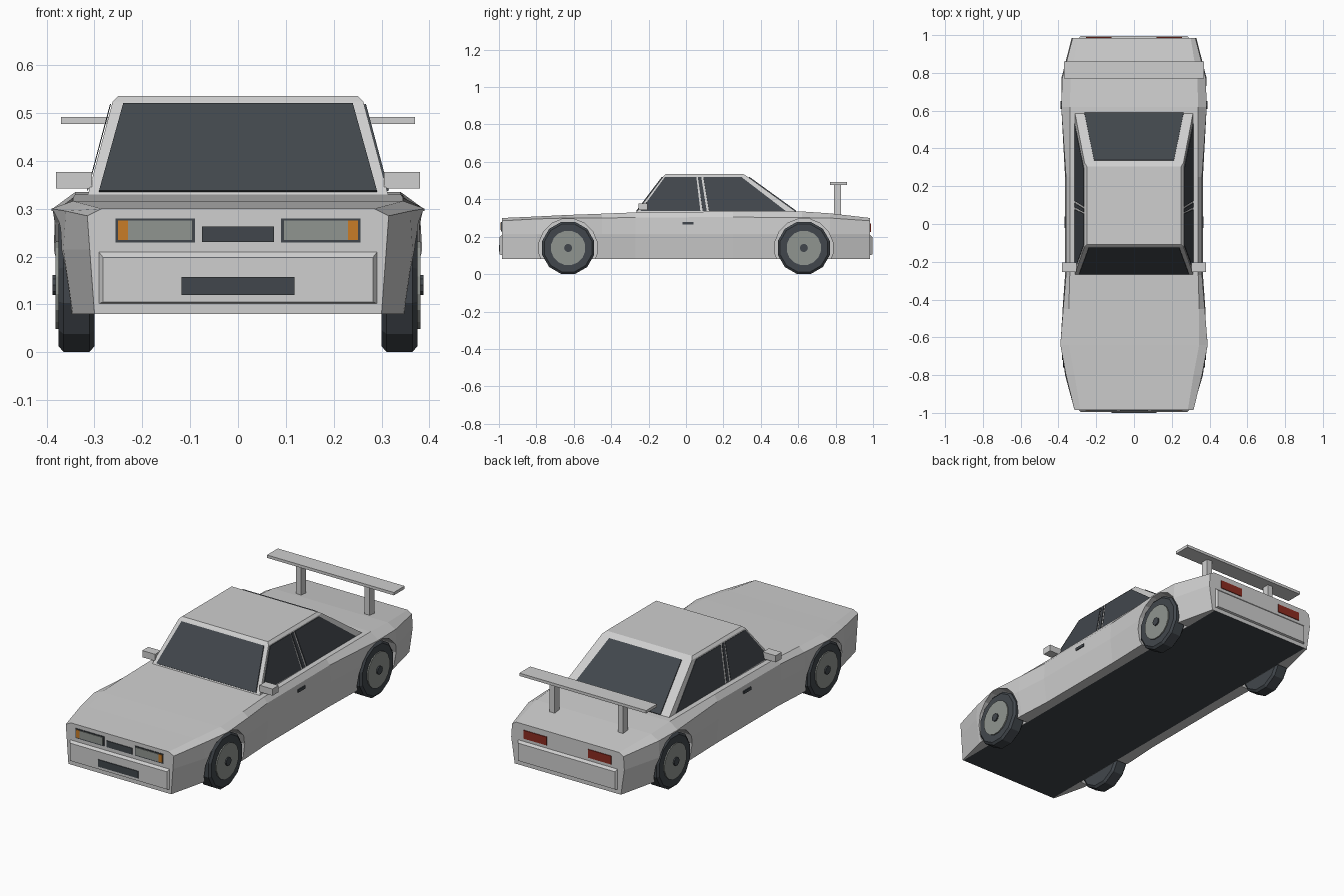
import bpy, bmesh, math
from mathutils import Vector

if "Cube" in bpy.data.objects:
    bpy.data.objects.remove(bpy.data.objects["Cube"], do_unlink=True)


def material(name, r, g, b):
    m = bpy.data.materials.new(name)
    m.use_nodes = True
    m.diffuse_color = (r, g, b, 1)
    m.node_tree.nodes["Principled BSDF"].inputs["Base Color"].default_value = (r, g, b, 1)
    return m


PAINT = material("light_grey_paint", 0.62, 0.62, 0.62)
DARK = material("dark_trim", 0.053, 0.062, 0.072)
METAL = material("lens_grey", 0.28, 0.3, 0.28)
ORANGE = material("indicator_orange", 0.58, 0.2, 0.02)
RED = material("tail_red", 0.26, 0.025, 0.015)


def build(name, verts, faces, *mats):
    bm = bmesh.new()
    vs = [bm.verts.new(v) for v in verts]
    for f in faces:
        bm.faces.new([vs[i] for i in f])
    bmesh.ops.recalc_face_normals(bm, faces=bm.faces[:])
    mesh = bpy.data.meshes.new(name)
    bm.to_mesh(mesh)
    bm.free()
    obj = bpy.data.objects.new(name, mesh)
    bpy.context.collection.objects.link(obj)
    for m in mats:
        mesh.materials.append(m)
    return obj


def loft(name, rings, *mats):
    """Skin a list of equal closed rings and cap both ends."""
    n = len(rings[0])
    faces = [[k * n + i, k * n + (i + 1) % n, (k + 1) * n + (i + 1) % n, (k + 1) * n + i]
             for k in range(len(rings) - 1) for i in range(n)]
    faces += [list(range(n)), list(range((len(rings) - 1) * n, len(rings) * n))]
    return build(name, [v for r in rings for v in r], faces, *mats)


def box(name, x, y, z, mat):
    rings = [[(x[0], j, z[0]), (x[1], j, z[0]), (x[1], j, z[1]), (x[0], j, z[1])] for j in y]
    return loft(name, rings, mat)


def plate(name, quad, uvs, mat, thick=0.005):
    """Thin plate over part of a quad given as bottom-left, bottom-right, top-right, top-left."""
    a, b, c, d = map(Vector, quad)
    normal = (b - a).cross(d - a).normalized()
    ring = [a.lerp(b, u).lerp(d.lerp(c, u), v) for u, v in uvs]
    return loft(name, [[p - normal * 0.002 for p in ring],
                       [p + normal * thick for p in ring]], mat)


def disc_stack(name, profile, y, z, sides, side, mat):
    """Turned part around the x axis; profile is (x, radius)."""
    angles = [math.tau * (i + 0.5) / sides for i in range(sides)]
    return loft(name, [[(side * x, y + r * math.sin(t), z + r * math.cos(t)) for t in angles]
                       for x, r in profile], mat)


# Body shell: y, bottom, waist, shoulder and deck half widths, shoulder and deck heights
stations = [
    (-0.985, 0.30, 0.31, 0.315, 0.285, 0.285, 0.300),
    (-0.80, 0.345, 0.365, 0.36, 0.315, 0.295, 0.308),
    (-0.64, 0.36, 0.385, 0.39, 0.345, 0.300, 0.316),
    (-0.45, 0.36, 0.378, 0.375, 0.345, 0.300, 0.323),
    (-0.27, 0.35, 0.365, 0.36, 0.34, 0.303, 0.330),
    (0.25, 0.35, 0.365, 0.36, 0.34, 0.305, 0.335),
    (0.62, 0.36, 0.385, 0.385, 0.34, 0.302, 0.335),
    (0.77, 0.36, 0.385, 0.38, 0.335, 0.300, 0.325),
    (0.985, 0.31, 0.33, 0.325, 0.30, 0.285, 0.300),
]
rings = []
for y, bottom, waist, shoulder, deck, sz, dz in stations:
    half = [(0.295, 0.08), (bottom, 0.08), (waist, 0.215), (shoulder, sz), (deck, dz)]
    rings.append([(x, y, z) for x, z in half] + [(-x, y, z) for x, z in reversed(half)])
body = loft("body", rings, PAINT, DARK)

# Wheel arches
AXLES = {"front": -0.63, "rear": 0.63}
SIDES = {"left": 1, "right": -1}
for y in AXLES.values():
    for s in SIDES.values():
        cutter = disc_stack("arch_cutter", [(0.297, 0.158), (0.45, 0.158)], y, 0.14, 16, s, PAINT)
        cutter.hide_render = True
        mod = body.modifiers.new("arch", "BOOLEAN")
        mod.operation, mod.solver, mod.object = "DIFFERENCE", "EXACT", cutter
        bpy.context.view_layer.objects.active = body
        bpy.ops.object.modifier_apply(modifier=mod.name)
        bpy.data.objects.remove(cutter, do_unlink=True)

# Dark floor
for p in body.data.polygons:
    if p.normal.z < -0.9 and p.center.z < 0.09 and abs(p.center.x) < 0.2:
        p.material_index = 1

# Cabin: base, eaves and slightly smaller roof
levels = [(0.315, -0.27, 0.60, 0.325), (0.262, -0.12, 0.325, 0.524), (0.25, -0.108, 0.305, 0.536)]
loft("cabin", [[(-x, f, z), (x, f, z), (x, r, z), (-x, r, z)] for x, f, r, z in levels], PAINT)
(bx, bf, br, bz), (tx, tf, tr, tz) = levels[:2]
plate("windscreen", [(-bx, bf, bz), (bx, bf, bz), (tx, tf, tz), (-tx, tf, tz)],
      [(0.035, 0.05), (0.965, 0.05), (0.955, 0.97), (0.045, 0.97)], DARK)
plate("rear_window", [(bx, br, bz), (-bx, br, bz), (-tx, tr, tz), (tx, tr, tz)],
      [(0.08, 0.05), (0.92, 0.05), (0.9, 0.96), (0.1, 0.96)], DARK)
panes = {
    "front_window": [(0.02, 0.06), (0.40, 0.06), (0.393, 0.97), (0.025, 0.97)],
    "pillar_trim": [(0.415, 0.06), (0.44, 0.06), (0.45, 0.97), (0.41, 0.97)],
    "rear_quarter_window": [(0.455, 0.06), (0.94, 0.06), (0.92, 0.97), (0.475, 0.97)],
}
for side, s in SIDES.items():
    quad = [(s * bx, bf, bz), (s * bx, br, bz), (s * tx, tr, tz), (s * tx, tf, tz)]
    for name, uvs in panes.items():
        plate(f"{side}_{name}", quad, uvs, DARK, 0.004 * s)

# Bumpers with sloped tops
for name, s in (("front", -1), ("rear", 1)):
    loft(f"{name}_bumper", [
        [(-w, s * y, lo), (w, s * y, lo), (w, s * y, hi), (-w, s * y, hi)]
        for w, y, lo, hi in ((0.295, 0.98, 0.10, 0.215), (0.282, 0.996, 0.105, 0.198))], PAINT)
box("upper_grille", (-0.075, 0.075), (-0.989, -0.98), (0.23, 0.263), DARK)
box("lower_grille", (-0.118, 0.118), (-1.0, -0.992), (0.12, 0.157), DARK)

# Mirrored fittings
for side, s in SIDES.items():
    def fitting(name, x, y, z, mat):
        box(f"{side}_{name}", (s * x[0], s * x[1]), y, z, mat)
    fitting("headlight_frame", (0.09, 0.256), (-0.988, -0.98), (0.229, 0.28), DARK)
    fitting("headlight_lens", (0.096, 0.23), (-0.991, -0.985), (0.235, 0.275), METAL)
    fitting("indicator", (0.23, 0.251), (-0.991, -0.985), (0.235, 0.275), ORANGE)
    fitting("tail_light", (0.12, 0.255), (0.98, 0.989), (0.226, 0.27), RED)
    fitting("mirror", (0.305, 0.38), (-0.255, -0.205), (0.342, 0.377), PAINT)
    fitting("door_handle", (0.355, 0.367), (-0.02, 0.04), (0.265, 0.28), DARK)
    fitting("spoiler_post", (0.185, 0.215), (0.79, 0.83), (0.31, 0.48), PAINT)
box("spoiler_wing", (-0.37, 0.37), (0.77, 0.86), (0.477, 0.492), PAINT)

# Wheels
for end, y in AXLES.items():
    for side, s in SIDES.items():
        name = f"{end}_{side}"
        r = 0.144
        disc_stack(name + "_tyre", [(0.30, r - 0.012), (0.31, r), (0.365, r), (0.375, r - 0.012)],
                   y, 0.14, 12, s, DARK)
        disc_stack(name + "_rim", [(0.37, 0.093), (0.381, 0.093)], y, 0.14, 16, s, METAL)
        disc_stack(name + "_hub", [(0.375, 0.022), (0.388, 0.022)], y, 0.14, 10, s, DARK)
